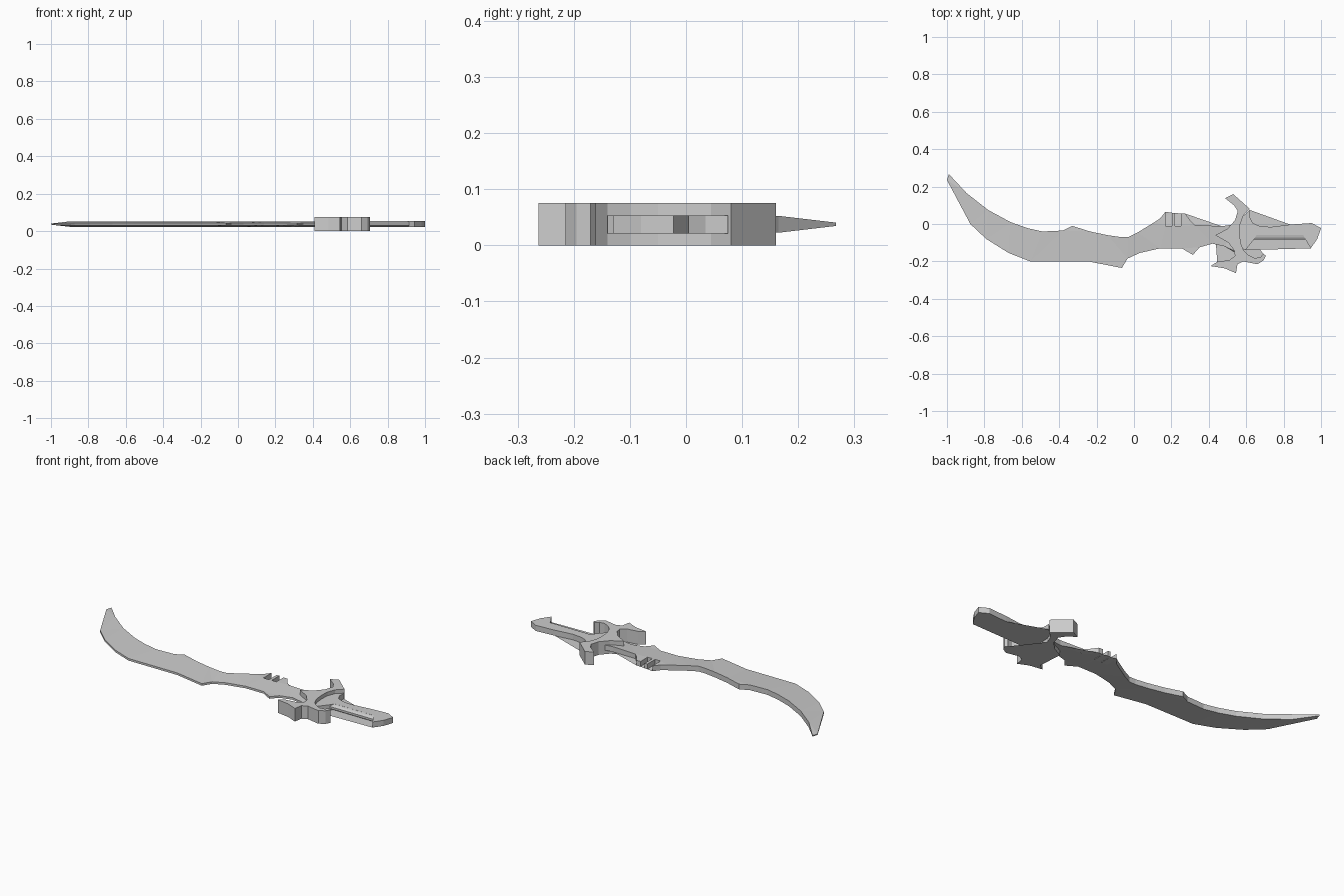
import bpy, bmesh

MID = 0.038  # height of the sword's flat centre plane


def plate(name, runs):
    """Closed outline made of (half_thickness, points) runs, mirrored about the centre plane."""
    pts = [(x, y, h) for h, run in runs for x, y in run]
    bm = bmesh.new()
    top = [bm.verts.new((x, y, MID + h)) for x, y, h in pts]
    low = [bm.verts.new((x, y, MID - h)) for x, y, h in pts]
    n = len(pts)
    for i in range(n):
        j = (i + 1) % n
        bm.faces.new((low[i], low[j], top[j], top[i]))
    caps = [bm.faces.new(top), bm.faces.new(low[::-1])]
    bmesh.ops.triangulate(bm, faces=caps)
    bmesh.ops.recalc_face_normals(bm, faces=bm.faces[:])
    me = bpy.data.meshes.new(name)
    bm.to_mesh(me)
    bm.free()
    ob = bpy.data.objects.new(name, me)
    bpy.context.collection.objects.link(ob)
    return ob


# Blade: thick spine, thin cutting edge, tapering tip
plate("blade", [
    (0.003, [(-1, .235), (-.99, .267)]),
    (0.015, [(-.895, .165), (-.78, .075), (-.66, .01), (-.57, -.022), (-.49, -.04),
             (-.38, -.035), (-.33, -.01), (-.235, -.04), (-.14, -.06), (-.07, -.07),
             (-.03, -.07), (.02, -.045), (.11, .01), (.14, .03), (.168, .065),
             (.168, -.01), (.203, -.01), (.203, .06), (.22, .06), (.22, -.01),
             (.25, -.01), (.25, .055), (.275, .055), (.3, .02), (.325, -.005),
             (.47, -.012), (.55, 0), (.55, -.15)]),
    (0.006, [(.535, -.15), (.485, -.12), (.42, -.105), (.35, -.125), (.315, -.165),
             (.255, -.13), (.14, -.13), (.03, -.155), (-.035, -.185), (-.065, -.235),
             (-.245, -.2), (-.555, -.2), (-.67, -.155), (-.79, -.08), (-.875, 0)]),
])

# Guard: thick block with upper horn, pointed centre and lower hooks
plate("guard", [(0.0375, [
    (.487, .138), (.53, .16), (.62, .08), (.585, .045), (.568, 0), (.565, -.05),
    (.57, -.1), (.585, -.14), (.61, -.165), (.645, -.182), (.675, -.178),
    (.692, -.16), (.705, -.17), (.692, -.195), (.66, -.215), (.585, -.2),
    (.553, -.215), (.545, -.263), (.485, -.237), (.41, -.225), (.445, -.202),
    (.51, -.193), (.54, -.17), (.535, -.14), (.505, -.1), (.435, -.06),
    (.5, -.025), (.54, .02), (.555, .07), (.535, .1)])])

# Handle: flat grip flaring into the guard, hooked pommel
plate("handle", [(0.016, [
    (.56, -.12), (.555, .03), (.6, .055), (.619, .075), (.62, .035), (.635, .005),
    (.67, -.01), (.73, -.016), (.835, -.003), (.95, .005), (1, -.022), (.98, -.08),
    (.945, -.13), (.918, -.085), (.905, -.06), (.655, -.06), (.64, -.085),
    (.595, -.14)])])

# Rounded underside of the grip
plate("grip_edge", [(0.016, [(.65, -.058), (.91, -.058)]),
                    (0.013, [(.912, -.072), (.918, -.085)][:1]),
                    (0.006, [(.915, -.083), (.642, -.083)]),
                    (0.013, [(.645, -.072)])])

for ob in bpy.data.objects:
    # Sit the finished sword exactly on the floor
    ob.location.z = -(MID - 0.0375)
